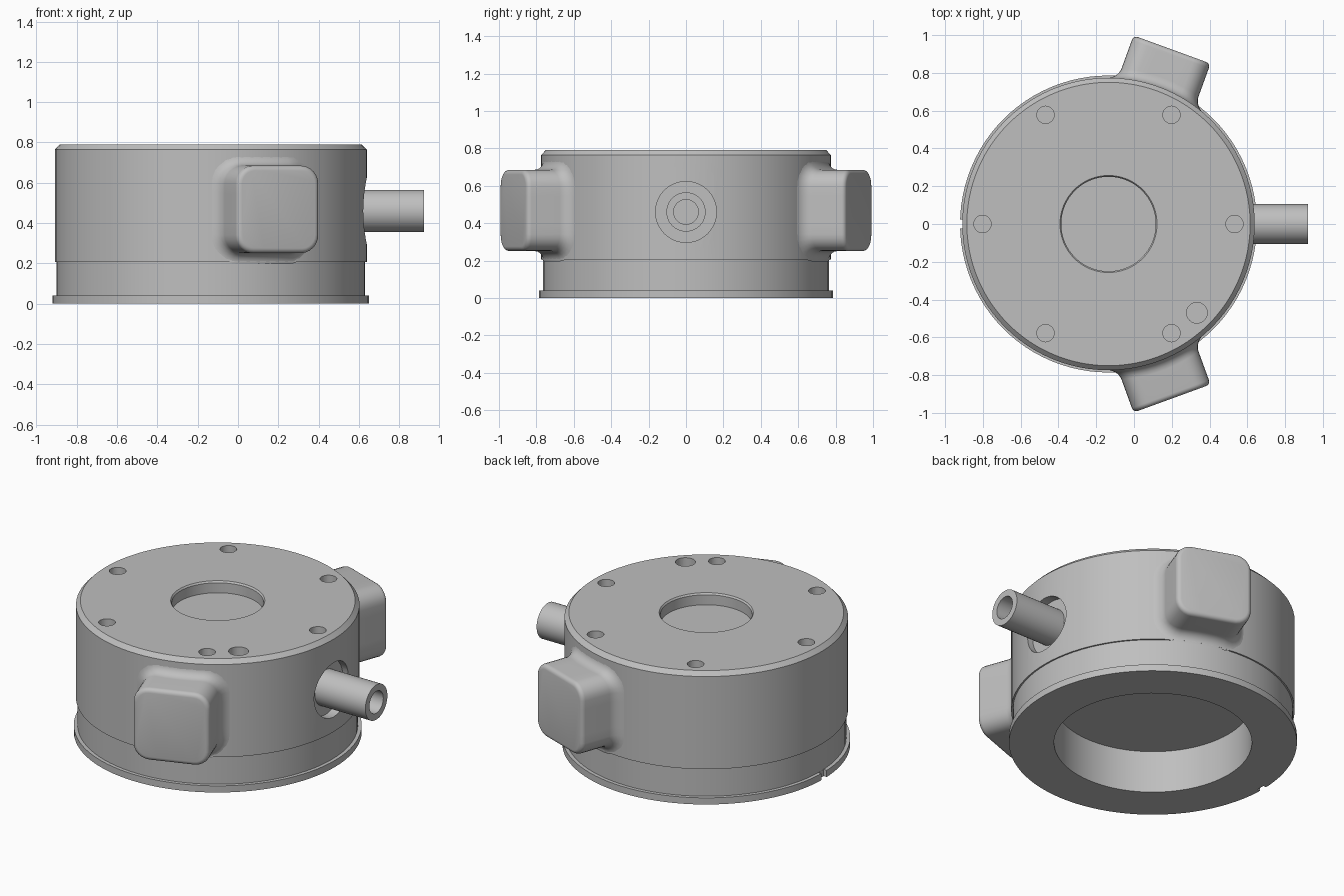
import bpy, bmesh, math
from mathutils import Vector, Matrix

if "Cube" in bpy.data.objects:
    bpy.data.objects.remove(bpy.data.objects["Cube"])

CX = -0.135          # axis of the round housing
R = 0.774            # housing radius
grey = bpy.data.materials.new("light grey metal")
grey.diffuse_color = (0.52, 0.52, 0.52, 1)
grey.use_nodes = True
grey.node_tree.nodes["Principled BSDF"].inputs["Base Color"].default_value = grey.diffuse_color


def finish(name, bm, angle=30):
    bmesh.ops.recalc_face_normals(bm, faces=bm.faces)
    me = bpy.data.meshes.new(name)
    bm.to_mesh(me)
    bm.free()
    me.materials.append(grey)
    ob = bpy.data.objects.new(name, me)
    bpy.context.collection.objects.link(ob)
    smooth(ob, angle)
    return ob


def select(ob):
    bpy.ops.object.select_all(action='DESELECT')
    ob.select_set(True)
    bpy.context.view_layer.objects.active = ob


def smooth(ob, angle=30):
    select(ob)
    bpy.ops.object.shade_smooth_by_angle(angle=math.radians(angle))


def bridge(bm, rings, closed=False):
    """Join successive rings of vertices with quads."""
    n = len(rings[0])
    pairs = list(zip(rings, rings[1:])) + ([(rings[-1], rings[0])] if closed else [])
    for a, b in pairs:
        for i in range(n):
            j = (i + 1) % n
            bm.faces.new((a[i], a[j], b[j], b[i]))


def lathe(name, profile, matrix, segs, closed=False):
    """Revolve (radius, height) points; open profiles get flat end caps."""
    bm = bmesh.new()
    rings = []
    for r, z in profile:
        rings.append([bm.verts.new(matrix @ Vector((r * math.cos(t), r * math.sin(t), z)))
                      for t in (2 * math.pi * i / segs for i in range(segs))])
    bridge(bm, rings, closed)
    if not closed:
        bm.faces.new(rings[0])
        bm.faces.new(rings[-1])
    return finish(name, bm)


# Housing: bottom cavity, flange, lower band, upper band, chamfer, top recess
axis = Matrix.Translation((CX, 0, 0))
housing = lathe("housing", [
    (0.54, 0.255), (0.54, 0), (0.786, 0), (0.786, 0.04), (0.765, 0.04),
    (0.765, 0.207), (R, 0.207), (R, 0.765), (0.75, 0.79), (0.257, 0.79),
    (0.25, 0.78), (0.25, 0.72)], axis, 96)

# Cutters: six screw holes, a larger hole, cable pocket, flange notch
cutters = []
holes = [(CX + 0.667 * math.cos(k * math.pi / 3), 0.667 * math.sin(k * math.pi / 3), 0.046)
         for k in range(6)] + [(0.333, -0.47, 0.055)]
for x, y, r in holes:
    cutters.append(lathe("hole_cutter", [(r, 0.67), (r, 0.9)],
                         Matrix.Translation((x, y, 0)), 24))
along_x = Matrix.Translation((0, 0, 0.46)) @ Matrix.Rotation(math.pi / 2, 4, 'Y')
cutters.append(lathe("pocket_cutter", [(0.163, 0.585), (0.163, 0.9)], along_x, 48))
bm = bmesh.new()
bmesh.ops.create_cube(bm, size=1, matrix=Matrix.Translation((-0.94, 0.0, 0.02))
                      @ Matrix.Diagonal((0.08, 0.05, 0.1, 1)))
cutters.append(finish("notch_cutter", bm))
for c in cutters:
    select(housing)
    mod = housing.modifiers.new("cut", 'BOOLEAN')
    mod.operation, mod.solver, mod.object = 'DIFFERENCE', 'EXACT', c
    # cut before the smoothing modifier, if there is one
    bpy.ops.object.modifier_move_to_index(modifier=mod.name, index=0)
    bpy.ops.object.modifier_apply(modifier=mod.name)
    bpy.data.objects.remove(c)
smooth(housing)

# Cable tube
lathe("cable_tube", [(0.105, 0.57), (0.105, 0.922), (0.066, 0.922), (0.066, 0.57)],
      along_x, 40, closed=True)


def outline(half, rad, steps=6):
    """Rounded square outline."""
    pts = []
    for k, (sx, sy) in enumerate(((1, 1), (-1, 1), (-1, -1), (1, -1))):
        for i in range(steps + 1):
            t = math.pi / 2 * (k + i / steps)
            pts.append((sx * (half - rad) + rad * math.cos(t),
                        sy * (half - rad) + rad * math.sin(t)))
    # extra points on the straight sides let the base follow the curved wall
    out = []
    for i, p in enumerate(pts):
        out.append(p)
        if i % (steps + 1) == steps:
            q = pts[(i + 1) % len(pts)]
            out += [(p[0] + (q[0] - p[0]) * f, p[1] + (q[1] - p[1]) * f)
                    for f in (0.2, 0.4, 0.6, 0.8)]
    return out


# Side bosses with a fillet at the wall and rounded outer edges
H, CORNER, FILLET, EDGE, OUT = 0.217, 0.09, 0.055, 0.025, 0.983
for name, sign in (("front_boss", -1), ("back_boss", 1)):
    ang = math.radians(70) * sign
    normal = Vector((math.cos(ang), math.sin(ang), 0))
    side = Vector((-normal.y, normal.x, 0))
    bm = bmesh.new()
    rings = []

    def ring(extra, depth=None, lift=0):
        vs = []
        for u, w in outline(H + extra, CORNER + extra):
            d = depth if depth else math.sqrt(R * R - u * u) + lift
            vs.append(bm.verts.new(Vector((CX, 0, 0.468 + w)) + side * u + normal * d))
        rings.append(vs)

    for i in range(6):
        a = math.pi / 2 * i / 5
        ring(FILLET * (1 - math.sin(a)), lift=FILLET * (1 - math.cos(a)) - 0.002)
    for i in range(5):
        a = math.pi / 2 * i / 4
        ring(-EDGE * (1 - math.cos(a)), depth=OUT - EDGE * (1 - math.sin(a)))
    bridge(bm, rings)
    bm.faces.new(rings[-1])
    finish(name, bm, 40)
